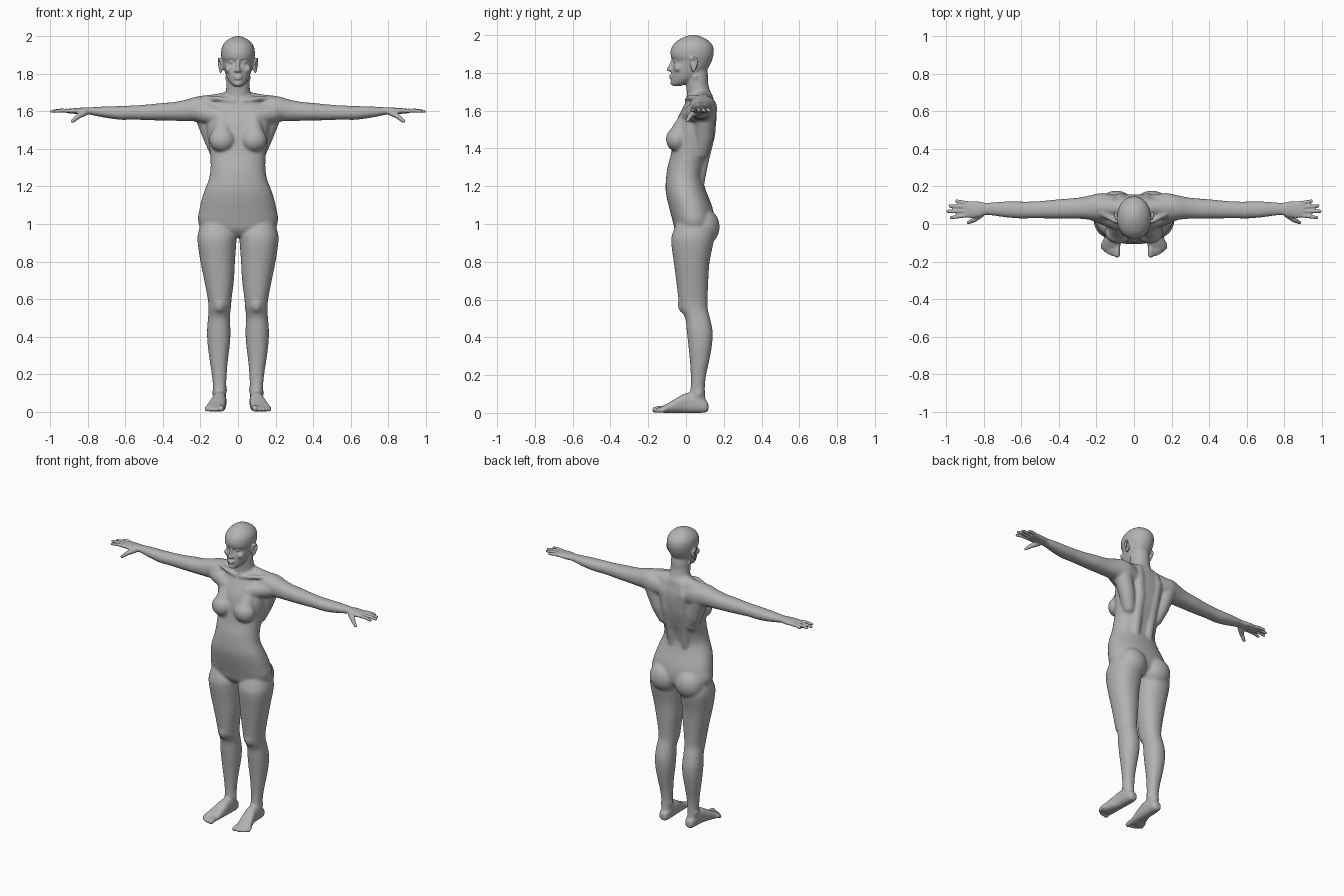
import bpy, bmesh, math
from mathutils import Vector, Matrix

cube = bpy.data.objects.get("Cube")
if cube:
    bpy.data.objects.remove(cube, do_unlink=True)

bm = bmesh.new()

# Evenly spread directions used for rounded segments
DIRECTIONS = []
for i in range(140):
    h = 1 - (2 * i + 1) / 140
    s, a = math.sqrt(1 - h * h), i * 2.39996
    DIRECTIONS.append(Vector((s * math.cos(a), s * math.sin(a), h)))


def spline(rows, steps=6):
    """Catmull-Rom interpolation through rows of numbers."""
    out = []
    for i in range(len(rows) - 1):
        p0, p1 = rows[max(i - 1, 0)], rows[i]
        p2, p3 = rows[i + 1], rows[min(i + 2, len(rows) - 1)]
        for k in range(steps):
            t = k / steps
            out.append([0.5 * (2 * b + (c - a) * t + (2 * a - 5 * b + 4 * c - d) * t * t
                               + (3 * b - a - 3 * c + d) * t ** 3)
                        for a, b, c, d in zip(p0, p1, p2, p3)])
    return out + [list(rows[-1])]


def loft(axis, rows, power=2.2, n=40):
    """Rows: position on axis, then min/max extents on the other two axes."""
    u, v = [i for i in range(3) if i != axis]
    rings = []
    for t, a0, a1, b0, b1 in spline(rows):
        ring = []
        for k in range(n):
            ang = 2 * math.pi * k / n
            c, s = math.cos(ang), math.sin(ang)
            co = [0, 0, 0]
            co[axis] = t
            co[u] = (a0 + a1) / 2 + (a1 - a0) / 2 * math.copysign(abs(c) ** (2 / power), c)
            co[v] = (b0 + b1) / 2 + (b1 - b0) / 2 * math.copysign(abs(s) ** (2 / power), s)
            ring.append(bm.verts.new(co))
        rings.append(ring)
    for r, q in zip(rings, rings[1:]):
        for k in range(n):
            bm.faces.new((r[k], r[(k + 1) % n], q[(k + 1) % n], q[k]))
    bm.faces.new(rings[0])
    bm.faces.new(rings[-1])


def blob(center, radii, tilt=0.0):
    m = (Matrix.Translation(center) @ Matrix.Rotation(tilt, 4, 'X')
         @ Matrix.Diagonal((*radii, 1)))
    bmesh.ops.create_icosphere(bm, subdivisions=4, radius=1, matrix=m)


def tube(points):
    """Chain of rounded segments; each point is x, y, z, radius."""
    for pair in zip(points, points[1:]):
        verts = [bm.verts.new(Vector(p[:3]) + d * p[3]) for p in pair for d in DIRECTIONS]
        bmesh.ops.convex_hull(bm, input=verts)
        inner = [v for v in verts if v.is_valid and not v.link_faces]
        bmesh.ops.delete(bm, geom=inner, context='VERTS')


# Torso
torso = [(.935, .11, -.03, .10), (.97, .19, -.058, .14), (1.02, .214, -.072, .15),
         (1.08, .205, -.088, .142), (1.13, .194, -.10, .125), (1.18, .178, -.108, .105),
         (1.24, .155, -.106, .09), (1.30, .146, -.098, .10), (1.36, .148, -.082, .12),
         (1.42, .154, -.072, .138), (1.48, .163, -.066, .15), (1.54, .168, -.052, .157),
         (1.59, .165, -.03, .158), (1.635, .15, -.006, .15), (1.67, .12, .01, .142),
         (1.69, .08, .02, .135)]
loft(2, [(z, -r, r, f, b) for z, r, f, b in torso])

# Back muscles beside the spine, flank, shoulder and chest masses
tube([(.05, .065, 1.20, .03), (.052, .085, 1.33, .035), (.055, .115, 1.47, .04),
      (.07, .122, 1.59, .043), (.06, .105, 1.65, .04)])
tube([(.11, .08, 1.38, .04), (.135, .095, 1.46, .05), (.17, .10, 1.57, .058)])
tube([(.04, .085, 1.665, .042), (.12, .088, 1.642, .05), (.20, .088, 1.628, .055)])
tube([(.08, .01, 1.57, .045), (.19, .06, 1.595, .055)])
tube([(.02, .005, 1.655, .014), (.10, .015, 1.668, .014), (.17, .055, 1.67, .014)])

# Bust and seat
blob((.084, -.048, 1.448), (.070, .058, .065))
tube([(.08, .01, 1.57, .04), (.084, -.04, 1.46, .058)])
blob((.095, .090, .985), (.098, .088, .10))

# Neck
neck = [(1.62, .09, .0, .15), (1.67, .075, .004, .145), (1.70, .066, .004, .13),
        (1.74, .062, .0, .118), (1.78, .06, .0, .117), (1.83, .055, .02, .11)]
loft(2, [(z, -r, r, f, b) for z, r, f, b in neck], 2)
tube([(.012, .012, 1.645, .009), (.055, .05, 1.78, .014)])

# Head
head = [(1.731, .018, -.068, -.03), (1.745, .036, -.078, .02), (1.77, .055, -.078, .07),
        (1.80, .067, -.077, .10), (1.83, .075, -.074, .12), (1.86, .081, -.067, .135),
        (1.885, .088, -.079, .143), (1.91, .090, -.082, .147), (1.94, .086, -.073, .143),
        (1.965, .072, -.052, .125), (1.983, .052, -.024, .10), (1.995, .03, .005, .073),
        (2.001, .01, .03, .05)]
loft(2, [(z, -r, r, f, b) for z, r, f, b in head], 2.1)

# Face: brow, eye, cheek, nose, lips, chin
tube([(.012, -.073, 1.882, .007), (.035, -.064, 1.889, .009), (.055, -.046, 1.884, .009)])
blob((.033, -.052, 1.863), (.016, .014, .0095))
blob((.046, -.042, 1.825), (.024, .022, .022))
tube([(0, -.068, 1.872, .008), (0, -.082, 1.838, .009), (0, -.091, 1.818, .011)])
blob((.012, -.08, 1.816), (.009, .011, .008))
blob((.008, -.080, 1.7865), (.017, .009, .0055))
blob((0, -.080, 1.7745), (.020, .0095, .0065))
blob((0, -.067, 1.748), (.022, .017, .014))

# Ear: thin plate with a raised rim
blob((.088, .042, 1.845), (.009, .018, .034), math.radians(-8))
tube([(.088, .024, 1.852, .005), (.097, .028, 1.876, .006), (.102, .046, 1.882, .006),
      (.104, .059, 1.866, .006), (.100, .054, 1.838, .006), (.092, .038, 1.812, .008)])

# Arm, wrist and palm
arm = [(.10, 1.60, .065, .09, .065), (.17, 1.610, .069, .09, .075),
       (.22, 1.613, .066, .088, .068), (.28, 1.605, .057, .085, .058),
       (.34, 1.60, .050, .082, .054), (.40, 1.598, .047, .08, .052),
       (.48, 1.595, .042, .077, .047), (.55, 1.594, .038, .075, .045),
       (.62, 1.592, .037, .075, .045), (.69, 1.595, .032, .078, .042),
       (.75, 1.599, .025, .08, .036), (.79, 1.602, .020, .08, .033),
       (.83, 1.602, .018, .078, .042), (.87, 1.602, .015, .077, .045),
       (.905, 1.602, .012, .078, .042)]
loft(0, [(x, yc - ry, yc + ry, zc - rz, zc + rz) for x, zc, rz, yc, ry in arm])

# Fingers: base x and y, tip x and y
for bx, by, tx, ty in ((.895, .046, .974, .034), (.90, .068, .993, .068),
                       (.895, .090, .981, .097), (.88, .110, .946, .122)):
    tube([(bx, by, 1.602, .0115), ((bx + tx) / 2, (by + ty) / 2, 1.605, .0105),
          (tx, ty, 1.600, .009)])
tube([(.815, .052, 1.594, .018), (.852, .022, 1.573, .0135), (.881, .008, 1.548, .010)])

# Leg, kneecap and ankle bones
leg = [(1.03, .03, .19, -.04, .13), (.95, .006, .213, -.072, .148),
       (.90, .009, .215, -.078, .145), (.80, .016, .20, -.065, .125),
       (.70, .022, .18, -.052, .118), (.60, .034, .161, -.040, .114),
       (.55, .038, .157, -.030, .115), (.50, .043, .16, -.004, .128),
       (.43, .040, .165, .004, .141), (.36, .043, .162, .012, .138),
       (.28, .053, .152, .020, .124), (.20, .060, .14, .025, .107),
       (.13, .063, .133, .024, .10), (.06, .066, .13, .01, .105)]
loft(2, leg)
blob((.098, -.014, .575), (.034, .030, .048))
blob((.068, .062, .115), (.012, .016, .018))
blob((.128, .070, .10), (.012, .016, .018))

# Foot and toes
foot = [(.118, .080, .115, .012, .05), (.10, .066, .128, .002, .07),
        (.05, .062, .134, 0, .10), (0, .062, .138, 0, .105),
        (-.04, .064, .149, 0, .085), (-.08, .068, .162, 0, .060),
        (-.11, .071, .171, 0, .044), (-.135, .077, .168, .002, .030)]
loft(1, foot, 2.5)
for x, y, r in ((.090, -.163, .0165), (.116, -.160, .0115), (.135, -.152, .011),
                (.152, -.141, .0105), (.167, -.127, .010)):
    tube([(x * .9 + .012, -.10, .020, r * 1.1), (x, y + .02, .021, r), (x, y, r, r)])

mesh = bpy.data.meshes.new("body")
bm.to_mesh(mesh)
bm.free()
body = bpy.data.objects.new("body", mesh)
bpy.context.collection.objects.link(body)

# Mirror the parts and fuse them into one skin
mirror = body.modifiers.new("mirror", 'MIRROR')
mirror.use_mirror_merge = False
fuse = body.modifiers.new("fuse", 'REMESH')
fuse.mode = 'VOXEL'
fuse.voxel_size = 0.005
bpy.context.view_layer.objects.active = body
body.select_set(True)
for name in ("mirror", "fuse"):
    bpy.ops.object.modifier_apply(modifier=name)

# Smooth large forms strongly, and face, hands and feet lightly
bm = bmesh.new()
bm.from_mesh(body.data)
broad = [v for v in bm.verts if abs(v.co.x) < .8 and .07 < v.co.z < 1.725]
for verts, count in ((broad, 14), (bm.verts[:], 2)):
    for _ in range(count):
        bmesh.ops.smooth_vert(bm, verts=verts, factor=0.5,
                              use_axis_x=True, use_axis_y=True, use_axis_z=True)
for f in bm.faces:
    f.smooth = True
bm.to_mesh(body.data)
bm.free()

# Plain grey skin
skin = bpy.data.materials.new("plain grey")
skin.use_nodes = True
grey = (0.45, 0.45, 0.45, 1)
skin.diffuse_color = grey
skin.node_tree.nodes["Principled BSDF"].inputs["Base Color"].default_value = grey
body.data.materials.clear()
body.data.materials.append(skin)
